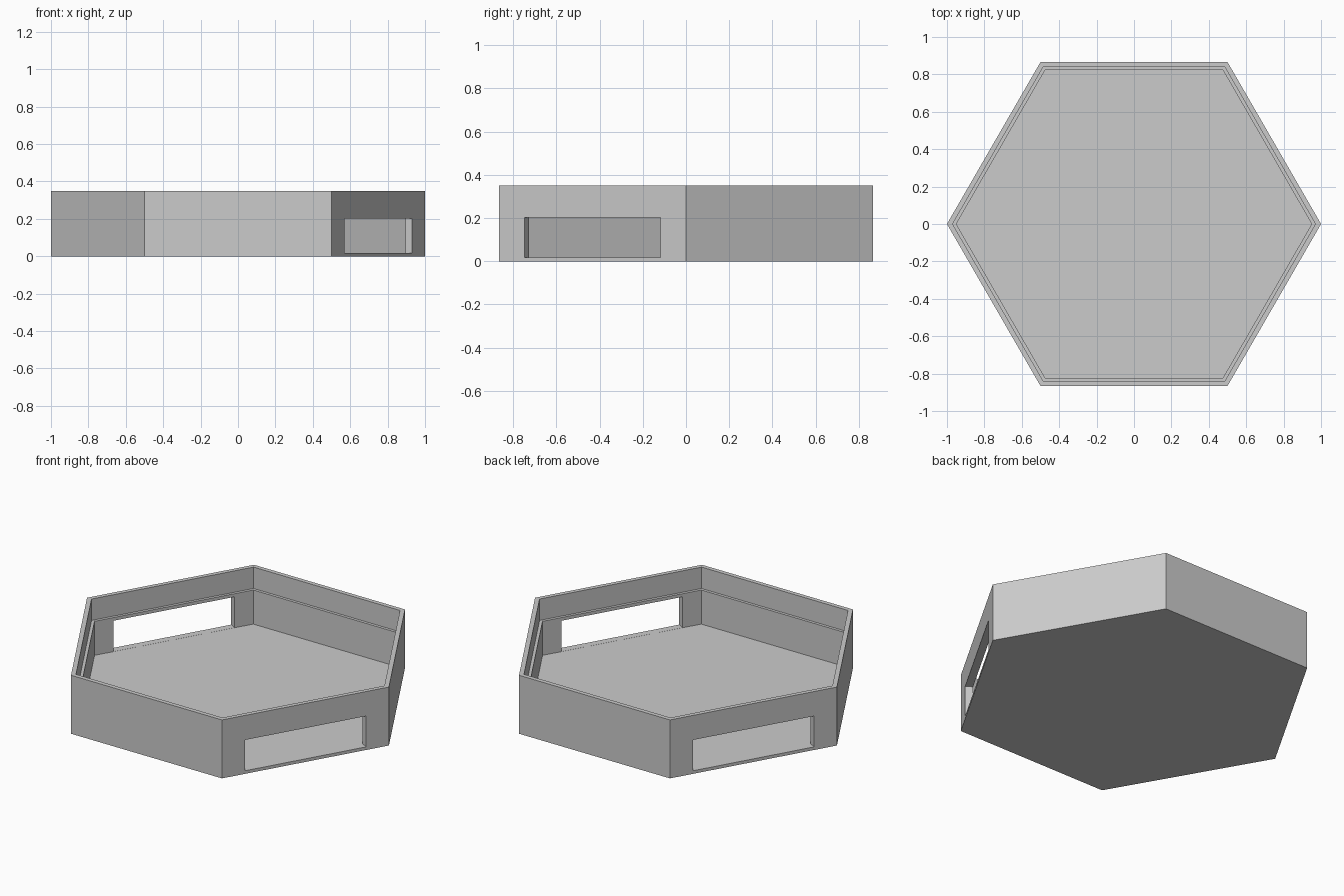
import bpy, bmesh, math

cube = bpy.data.objects.get("Cube")
if cube:
    bpy.data.objects.remove(cube, do_unlink=True)

SIDES = 6
APOTHEM = math.cos(math.pi / SIDES)
HEIGHT, FLOOR, LEDGE = 0.35, 0.018, 0.222
RIM, INNER = 0.84 / APOTHEM, 0.823 / APOTHEM   # corner radii of the two inner walls

grey = bpy.data.materials.new("light grey")
grey.use_nodes = True
colour = (0.6, 0.6, 0.6, 1)
grey.diffuse_color = colour
grey.node_tree.nodes["Principled BSDF"].inputs["Base Color"].default_value = colour


def new_object(name, bm):
    bmesh.ops.recalc_face_normals(bm, faces=bm.faces)
    mesh = bpy.data.meshes.new(name)
    bm.to_mesh(mesh)
    bm.free()
    obj = bpy.data.objects.new(name, mesh)
    bpy.context.collection.objects.link(obj)
    obj.data.materials.append(grey)
    return obj


# Tray: underside, outer wall, rim, ledge and floor as stacked hexagon rings
profile = [(1, 0), (1, HEIGHT), (RIM, HEIGHT), (RIM, LEDGE), (INNER, LEDGE), (INNER, FLOOR)]
bm = bmesh.new()
rings = []
for radius, z in profile:
    angles = [math.tau * i / SIDES for i in range(SIDES)]
    rings.append([bm.verts.new((radius * math.cos(a), radius * math.sin(a), z)) for a in angles])
for low, high in zip(rings, rings[1:]):
    for i in range(SIDES):
        j = (i + 1) % SIDES
        bm.faces.new((low[i], low[j], high[j], high[i]))
bm.faces.new(rings[0])
bm.faces.new(rings[-1])
tray = new_object("hexagonal_tray", bm)

# One long box opens both opposite walls, just above the floor
bottom, top = FLOOR + 0.0005, 0.203
bm = bmesh.new()
bmesh.ops.create_cube(bm, size=1)
cutter = new_object("slot_cutter", bm)
cutter.scale = (3, 0.726, top - bottom)
cutter.location.z = (top + bottom) / 2
cutter.rotation_euler.z = -math.pi / SIDES
cutter.hide_render = True

slots = tray.modifiers.new("slots", "BOOLEAN")
slots.operation = "DIFFERENCE"
slots.solver = "EXACT"
slots.object = cutter

# Apply the cut and drop the cutter
bpy.context.view_layer.update()
graph = bpy.context.evaluated_depsgraph_get()
cut_mesh = bpy.data.meshes.new_from_object(tray.evaluated_get(graph))
tray.modifiers.clear()
tray.data = cut_mesh
tray.data.name = "hexagonal_tray"
bpy.data.objects.remove(cutter, do_unlink=True)
